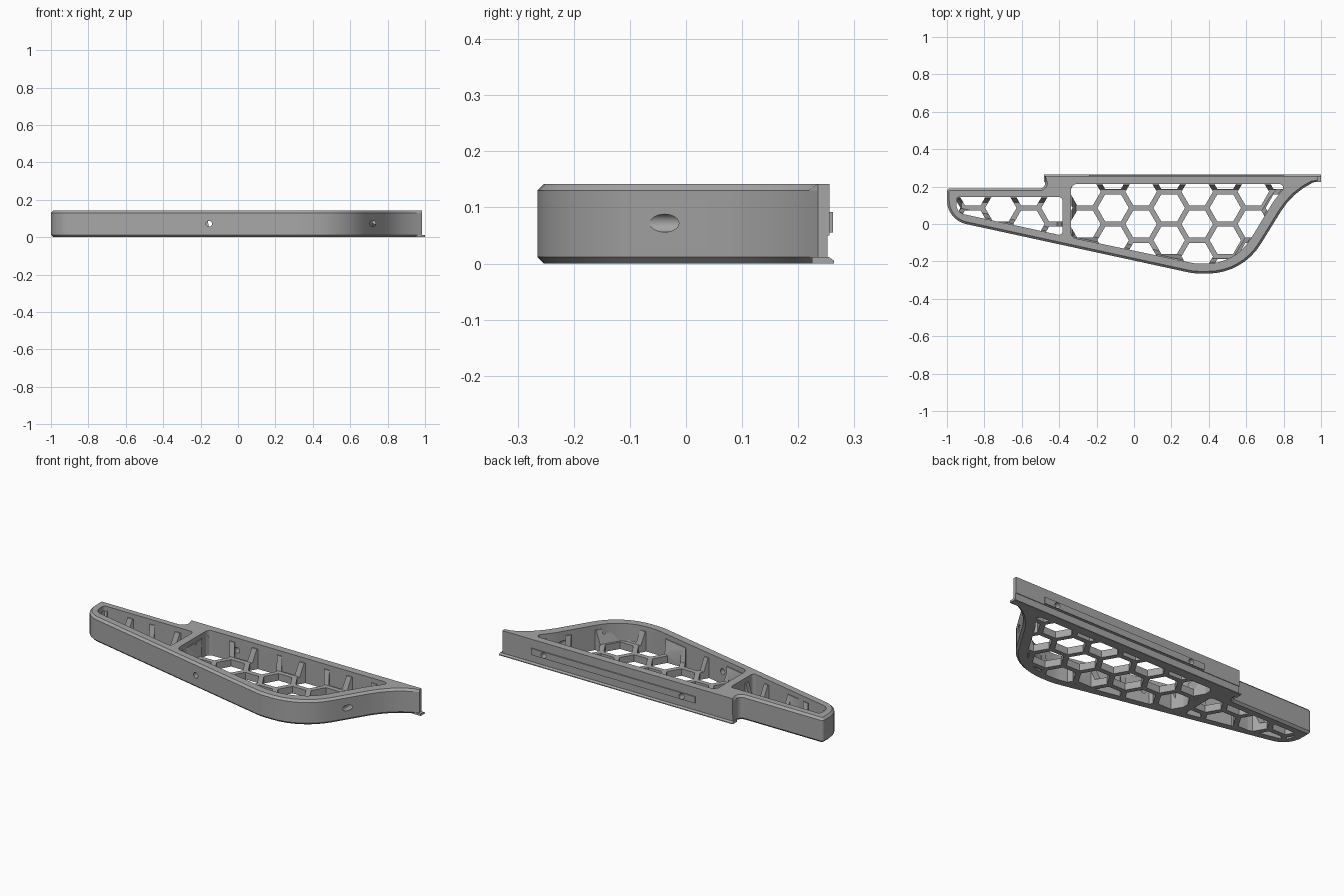
import bpy, bmesh, math
from mathutils import Vector

if "Cube" in bpy.data.objects:
    bpy.data.objects.remove(bpy.data.objects["Cube"])

grey = bpy.data.materials.new("plain_grey")
grey.diffuse_color = (0.38, 0.38, 0.38, 1)
grey.use_nodes = True
grey.node_tree.nodes["Principled BSDF"].inputs["Base Color"].default_value = grey.diffuse_color


def fillet(corners):
    """Round a polygon given as (x, y, radius)."""
    out, n = [], len(corners)
    for i, (x, y, r) in enumerate(corners):
        p = Vector((x, y))
        if r == 0:
            out.append(p)
            continue
        a = (Vector(corners[i - 1][:2]) - p).normalized()
        b = (Vector(corners[(i + 1) % n][:2]) - p).normalized()
        half = a.angle(b) / 2
        c = p + (a + b).normalized() * (r / math.sin(half))
        t = r / math.tan(half)
        s, e = p + a * t - c, p + b * t - c
        turn = math.atan2(s.x * e.y - s.y * e.x, s.dot(e))
        steps = max(3, int(abs(turn) / 0.12))
        for k in range(steps + 1):
            w = turn * k / steps
            out.append(c + Vector((s.x * math.cos(w) - s.y * math.sin(w),
                                   s.x * math.sin(w) + s.y * math.cos(w))))
    return out


def inset(pts, d):
    """Move a counter-clockwise polygon inward by d."""
    out, n = [], len(pts)
    for i, p in enumerate(pts):
        a = (p - pts[i - 1]).normalized()
        b = (pts[(i + 1) % n] - p).normalized()
        na, nb = Vector((-a.y, a.x)), Vector((-b.y, b.x))
        out.append(p + (na + nb) * (d / (1 + na.dot(nb))))
    return out


def add_loft(bm, layers):
    """Solid through stacked loops, each (points, z)."""
    rings = [[bm.verts.new((p.x, p.y, z)) for p in pts] for pts, z in layers]
    n = len(rings[0])
    for lo, hi in zip(rings, rings[1:]):
        for i in range(n):
            j = (i + 1) % n
            bm.faces.new((lo[i], lo[j], hi[j], hi[i]))
    bm.faces.new(rings[0][::-1])
    bm.faces.new(rings[-1])


def finish(name, bm):
    bmesh.ops.recalc_face_normals(bm, faces=bm.faces)
    me = bpy.data.meshes.new(name)
    bm.to_mesh(me)
    bm.free()
    me.materials.append(grey)
    ob = bpy.data.objects.new(name, me)
    bpy.context.collection.objects.link(ob)
    return ob


def loft(name, *layers):
    bm = bmesh.new()
    add_loft(bm, layers)
    return finish(name, bm)


def box(name, x0, x1, y0, y1, z0, z1):
    pts = [Vector(p) for p in ((x0, y0), (x1, y0), (x1, y1), (x0, y1))]
    return loft(name, (pts, z0), (pts, z1))


def cut(ob, cutters):
    for c in cutters:
        m = ob.modifiers.new("cut", 'BOOLEAN')
        m.operation, m.solver, m.object = 'DIFFERENCE', 'EXACT', c
    me = bpy.data.meshes.new_from_object(
        ob.evaluated_get(bpy.context.evaluated_depsgraph_get()))
    ob.modifiers.clear()
    ob.data = me


def remove(obs):
    for o in obs:
        bpy.data.objects.remove(o)


# Plan outlines, counter-clockwise
outline = fillet([
    (-1, .19, .015), (-1, .022, .13), (.32, -.265, .3), (.58, -.265, .33),
    (.847, .167, .4), (.985, .235, 0), (.985, .256, 0), (-.475, .256, 0),
    (-.475, .19, .03)])
pockets = {
    "front": [(-.337, .213, .03), (-.337, -.072, .035), (.33, -.212, .2),
              (.544, -.212, .28), (.748, .125, .3), (.82, .213, .02)],
    "tail": [(-.95, .144, .018), (-.95, .061, .055), (-.383, -.062, .018),
             (-.383, .144, .018)],
}

# Main frame with chamfered top and bottom rims, plain along the rear edge
H, CH = .142, .012
rim = [q if p.y < .225 else p for p, q in zip(outline, inset(outline, CH))]
frame = loft("outer_frame", (rim, 0), (outline, CH), (outline, H - CH), (rim, H))

# Raised rear panel and bottom lip
panel = box("rear_panel", -.24, .80, .25, .262, .055, .092)
lip_bm = bmesh.new()
add_loft(lip_bm, [([Vector(p) for p in ((-.48, .225), (1, .225), (1, y), (-.48, y))], z)
                  for y, z in ((.264, 0), (.264, .005), (.254, .012))])
finish("rear_bottom_lip", lip_bm)

# Screw holes running front to back
holes = []
for x in (-.155, .72):
    bm = bmesh.new()
    circle = [Vector((.016 * math.cos(a * math.tau / 24), .016 * math.sin(a * math.tau / 24)))
              for a in range(24)]
    add_loft(bm, [(circle, -.5), (circle, .5)])
    for v in bm.verts:
        v.co = Vector((v.co.x + x, v.co.z, .072 - v.co.y))
    holes.append(finish("screw_hole", bm))

# Cut pockets, holes and the shallow rebate along the lower rear
cutters = [loft("pocket", (fillet(c), -.1), (fillet(c), .3)) for c in pockets.values()]
rebate = box("rebate", -.6, 1.1, .2525, .3, -.1, .05)
cut(frame, cutters + [rebate] + holes)
cut(panel, holes)

# Hexagonal cell cutter
PITCH, R = .173, .084
bm = bmesh.new()
for col in range(-6, 8):
    for row in range(-4, 4):
        cx = -.112 + .15 * col
        cy = .086 + PITCH * (row + .5 * (col % 2))
        hexagon = [Vector((cx + R * math.cos(k * math.pi / 3), cy + R * math.sin(k * math.pi / 3)))
                   for k in range(6)]
        add_loft(bm, [(hexagon, -.1), (hexagon, .3)])
cells = finish("cells", bm)

# Honeycomb floors with ribs that rise against the walls
lattices = []
for name, corners in pockets.items():
    slab = inset(fillet(corners), -.008)
    lattice = loft(name + "_honeycomb", (slab, 0), (slab, .115))
    plain = [Vector(c[:2]) for c in corners]
    hollow = loft("hollow", (inset(plain, .028), .04), (inset(plain, .004), .12))
    cut(lattice, [hollow, cells])
    lattices.append(lattice)
    remove([hollow])

remove(cutters + holes + [rebate, cells])

# Smooth the curved walls, keep edges crisp
for ob in [frame, panel] + lattices:
    bpy.ops.object.select_all(action='DESELECT')
    ob.select_set(True)
    bpy.context.view_layer.objects.active = ob
    bpy.ops.object.shade_smooth_by_angle(angle=math.radians(25))
